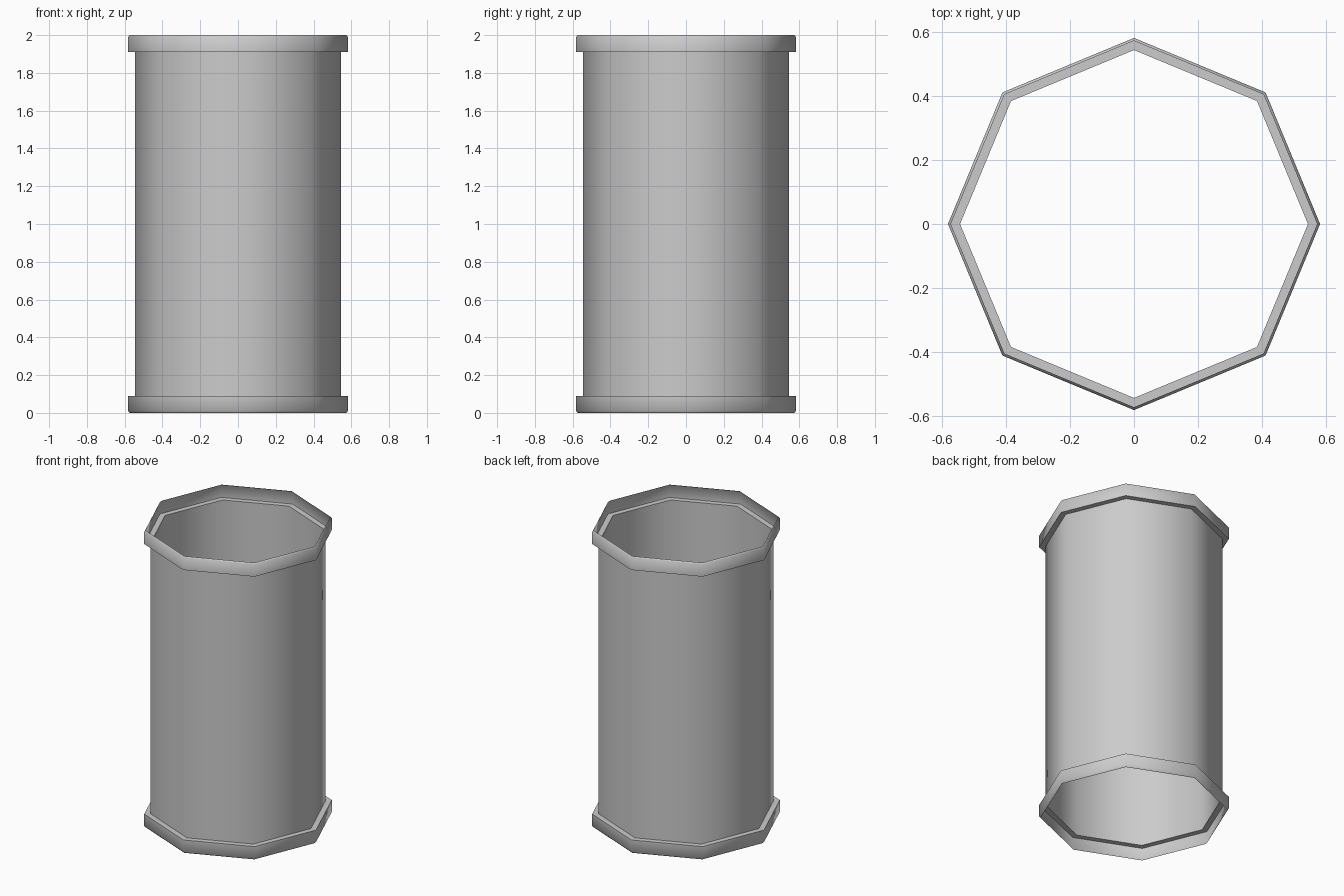
import bpy, bmesh, math

if "Cube" in bpy.data.objects:
    bpy.data.objects.remove(bpy.data.objects["Cube"])

SIDES = 8
# Upper half of the open sheet profile: rim lip, collar wall, ledge, tube
upper = [(0.573, 2.0), (0.582, 1.99), (0.582, 1.91), (0.544, 1.91)]
profile = upper + [(r, 2.0 - z) for r, z in reversed(upper)]

# Sweep the profile around an eight-sided ring
bm = bmesh.new()
rings = []
for r, z in profile:
    ring = []
    for i in range(SIDES):
        a = 2 * math.pi * i / SIDES
        ring.append(bm.verts.new((r * math.cos(a), r * math.sin(a), z)))
    rings.append(ring)
for hi, lo in zip(rings, rings[1:]):
    for i in range(SIDES):
        j = (i + 1) % SIDES
        bm.faces.new((lo[i], lo[j], hi[j], hi[i]))

# Open pipe with a collar at each end
mesh = bpy.data.meshes.new("flanged_pipe")
bm.to_mesh(mesh)
bm.free()
pipe = bpy.data.objects.new("flanged_pipe", mesh)
bpy.context.collection.objects.link(pipe)

# Smooth around the sides, crisp at the collar ledges
bpy.context.view_layer.objects.active = pipe
pipe.select_set(True)
bpy.ops.object.shade_smooth_by_angle(angle=math.radians(50))
